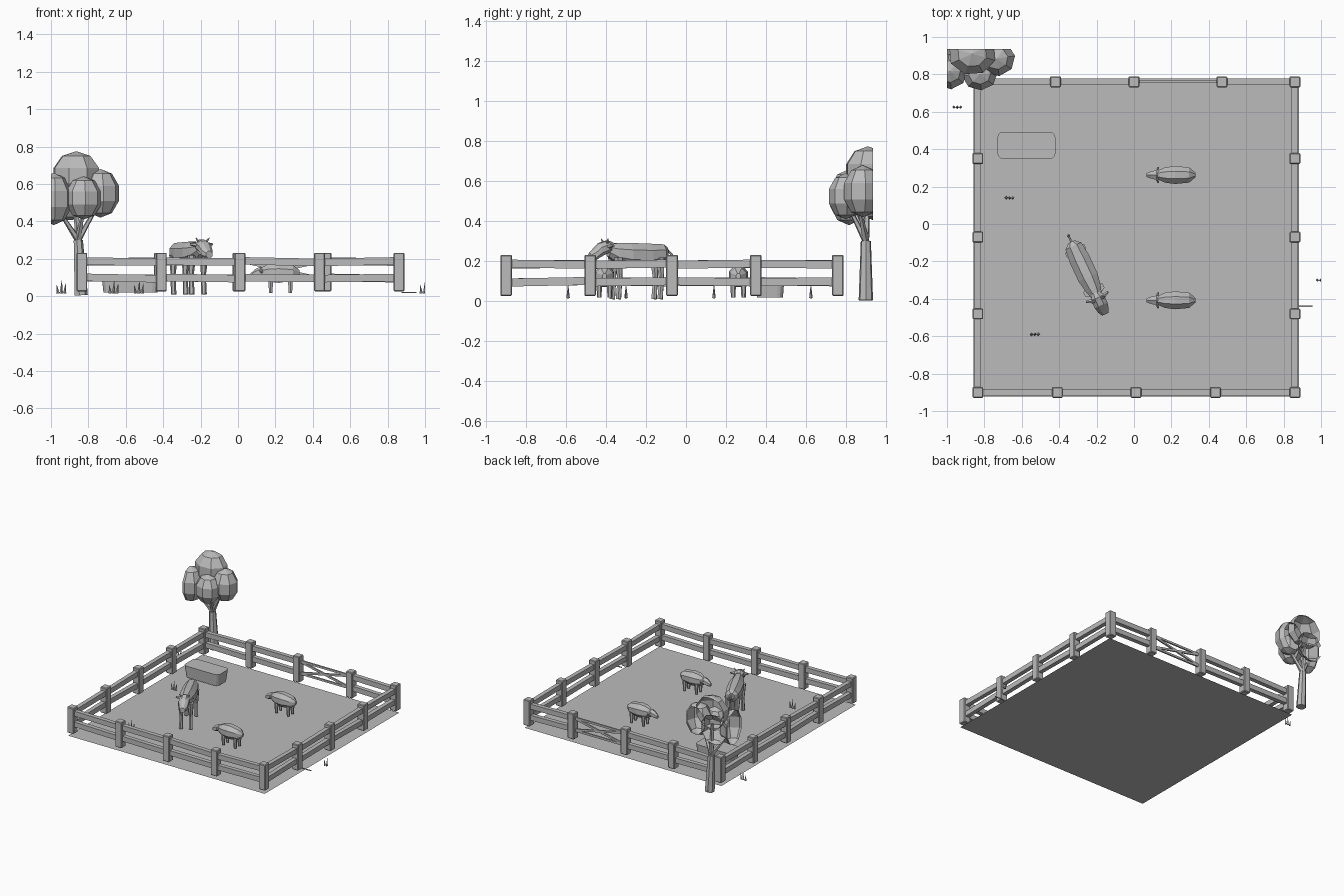
import bpy, bmesh, math, random
from mathutils import Vector, Matrix

random.seed(4)
cube = bpy.data.objects.get("Cube")
if cube:
    bpy.data.objects.remove(cube, do_unlink=True)

grey = bpy.data.materials.new("plain_grey")
grey.use_nodes = True
tone = (0.5, 0.5, 0.5, 1)
grey.diffuse_color = tone
grey.node_tree.nodes["Principled BSDF"].inputs["Base Color"].default_value = tone


def finish(name, bm, matrix=Matrix()):
    mesh = bpy.data.meshes.new(name)
    bmesh.ops.recalc_face_normals(bm, faces=bm.faces)
    bm.to_mesh(mesh)
    bm.free()
    mesh.materials.append(grey)
    obj = bpy.data.objects.new(name, mesh)
    obj.matrix_world = matrix
    bpy.context.collection.objects.link(obj)
    return obj


def box(bm, center, size, rotation=Matrix()):
    m = Matrix.Translation(center) @ rotation @ Matrix.Diagonal((*size, 1))
    return bmesh.ops.create_cube(bm, size=1, matrix=m)["verts"]


def loft(bm, stations, sides=8):
    """Skin rings across x; each station is x, z, half width, half height."""
    rings = []
    for x, z, w, h in stations:
        angles = [math.tau * (i + 0.5) / sides for i in range(sides)]
        rings.append([bm.verts.new((x, w * math.cos(a), z + h * math.sin(a)))
                      for a in angles])
    for a, b in zip(rings, rings[1:]):
        for i in range(sides):
            j = (i + 1) % sides
            bm.faces.new((a[i], a[j], b[j], b[i]))
    bm.faces.new(rings[0])
    bm.faces.new(rings[-1])


def limb(bm, start, end, r1, r2, sides=6):
    """Tapered stick between two points."""
    a, b = Vector(start), Vector(end)
    turn = (b - a).to_track_quat('Z', 'Y').to_matrix().to_4x4()
    bmesh.ops.create_cone(bm, cap_ends=True, segments=sides, radius1=r1, radius2=r2,
                          depth=(b - a).length,
                          matrix=Matrix.Translation((a + b) / 2) @ turn)


def trim(bm, co, normal):
    geom = bm.verts[:] + bm.edges[:] + bm.faces[:]
    bmesh.ops.bisect_plane(bm, geom=geom, plane_co=co, plane_no=normal, clear_outer=True)


# Ground sheet
bm = bmesh.new()
bmesh.ops.create_grid(bm, x_segments=1, y_segments=1, size=0.5,
                      matrix=Matrix.Translation((0.013, -0.073, 0.0))
                      @ Matrix.Diagonal((1.74, 1.7, 1, 1)))
finish("ground", bm)

# Fence runs, post to post
L, R, F, B = -0.835, 0.86, -0.9, 0.76
side_y = [F, -0.48, -0.07, 0.35, B]
runs = {
    "front": [(x, F) for x in (L, -0.41, 0.01, 0.435, R)],
    "back": [(x, B) for x in (L, -0.42, 0.0, 0.47, R)],
    "left": [(R, y) for y in side_y],
    "right": [(L, y) for y in side_y],
}
posts = bmesh.new()
for x, y in sorted({p for run in runs.values() for p in run}):
    made = box(posts, (x, y, 0.129), (0.058, 0.058, 0.206))
    edges = {e for v in made for e in v.link_edges}
    bmesh.ops.bevel(posts, geom=list(edges), offset=0.005, segments=1, affect='EDGES')
finish("fence_posts", posts)


def bar(bm, p, q, size):
    a, b = Vector(p), Vector(q)
    turn = (b - a).to_track_quat('X', 'Z').to_matrix().to_4x4()
    box(bm, (a + b) / 2, ((b - a).length, *size), turn)


gate = bmesh.new()
for side, run in runs.items():
    rails = bmesh.new()
    for i, ((x1, y1), (x2, y2)) in enumerate(zip(run, run[1:])):
        if side == "back" and i == 2:
            # Gate panel of thin crossed bars
            for z1, z2 in ((0.19, 0.19), (0.09, 0.09), (0.19, 0.09), (0.09, 0.19)):
                bar(gate, (x1, y1, z1), (x2, y2, z2), (0.012, 0.016))
            continue
        for z in (0.185, 0.097):
            tilt = random.uniform(-0.005, 0.005)
            bar(rails, (x1, y1, z - tilt), (x2, y2, z + tilt), (0.034, 0.04))
    finish(side + "_rails", rails)
finish("gate", gate)

# Feeding trough, narrower at the base
bm = bmesh.new()
for v in box(bm, (-0.575, 0.42, 0.066), (0.31, 0.145, 0.094)):
    if v.co.z < 0.06:
        v.co.x = -0.575 + (v.co.x + 0.575) * 0.93
        v.co.y = 0.42 + (v.co.y - 0.42) * 0.9
upright = [e for e in bm.edges if abs(e.verts[0].co.z - e.verts[1].co.z) > 0.05]
bmesh.ops.bevel(bm, geom=upright, offset=0.03, segments=3, profile=0.5, affect='EDGES')
finish("trough", bm)

# Tree crown, cut flat on its two outer sides
blobs = [((-0.865, 0.91, 0.645), (0.135, 0.12, 0.13)),
         ((-0.825, 0.80, 0.525), (0.10, 0.09, 0.115)),
         ((-0.735, 0.885, 0.55), (0.105, 0.1, 0.13)),
         ((-0.985, 0.815, 0.52), (0.1, 0.1, 0.14)),
         ((-0.90, 0.95, 0.52), (0.12, 0.1, 0.12))]
bm = bmesh.new()
for center, size in blobs:
    m = (Matrix.Translation(center) @ Matrix.Diagonal((*size, 1))
         @ Matrix.Rotation(random.uniform(0, 1), 4, 'Z'))
    bmesh.ops.create_uvsphere(bm, u_segments=8, v_segments=5, radius=1, matrix=m)
trim(bm, (-1, 0, 0), (-1, 0, 0))
trim(bm, (0, 0.935, 0), (0, 1, 0))
finish("tree_crown", bm)

# Trunk and branches
bm = bmesh.new()
fork = (-0.855, 0.9, 0.3)
limb(bm, (-0.84, 0.9, 0.005), fork, 0.037, 0.026, 7)
for tip in ((-0.77, 0.87, 0.45), (-0.94, 0.85, 0.43), (-0.83, 0.83, 0.44), (-0.87, 0.91, 0.55)):
    limb(bm, fork, tip, 0.018, 0.01, 5)
trim(bm, (0, 0.935, 0), (0, 1, 0))
finish("tree_trunk", bm)

# Cow, modelled facing +x and then turned
place = Matrix.Translation((-0.267, -0.24, 0)) @ Matrix.Rotation(-1.134, 4, 'Z')
bm = bmesh.new()
loft(bm, [(-0.16, 0.245, 0.02, 0.025), (-0.135, 0.238, 0.05, 0.05),
          (-0.06, 0.23, 0.06, 0.062), (0.05, 0.232, 0.06, 0.064),
          (0.12, 0.24, 0.046, 0.054), (0.165, 0.255, 0.03, 0.035)])
finish("cow_body", bm, place)
bm = bmesh.new()
loft(bm, [(0.14, 0.265, 0.024, 0.03), (0.17, 0.272, 0.04, 0.034),
          (0.215, 0.255, 0.04, 0.038), (0.245, 0.23, 0.033, 0.034),
          (0.268, 0.222, 0.02, 0.02)])
for s in (-1, 1):
    limb(bm, (0.175, s * 0.03, 0.275), (0.165, s * 0.065, 0.278), 0.014, 0.006)
    limb(bm, (0.18, s * 0.022, 0.29), (0.185, s * 0.04, 0.312), 0.008, 0.002)
finish("cow_head", bm, place)
bm = bmesh.new()
for x in (-0.105, 0.125):
    for s in (-1, 1):
        limb(bm, (x, s * 0.036, 0.22), (x - 0.008, s * 0.036, 0.11), 0.024, 0.013)
        limb(bm, (x - 0.008, s * 0.036, 0.11), (x, s * 0.036, 0.01), 0.013, 0.015)
finish("cow_legs", bm, place)
bm = bmesh.new()
limb(bm, (-0.15, 0, 0.265), (-0.19, 0, 0.23), 0.008, 0.005, 5)
limb(bm, (-0.19, 0, 0.23), (-0.195, 0, 0.14), 0.005, 0.009, 5)
finish("cow_tail", bm, place)

# Two sheep
for label, y in (("back", 0.262), ("front", -0.408)):
    place = Matrix.Translation((0.22, y, 0)) @ Matrix.Rotation(math.pi, 4, 'Z')
    bm = bmesh.new()
    loft(bm, [(-0.11, 0.125, 0.012, 0.015), (-0.075, 0.125, 0.044, 0.044),
              (0, 0.125, 0.052, 0.058), (0.055, 0.125, 0.044, 0.052),
              (0.1, 0.125, 0.022, 0.028)])
    finish(label + "_sheep_body", bm, place)
    bm = bmesh.new()
    loft(bm, [(0.075, 0.13, 0.02, 0.022), (0.1, 0.13, 0.029, 0.028),
              (0.13, 0.118, 0.022, 0.025), (0.153, 0.108, 0.012, 0.014)], 6)
    for s in (-1, 1):
        limb(bm, (0.098, s * 0.02, 0.135), (0.09, s * 0.042, 0.128), 0.009, 0.004, 5)
    finish(label + "_sheep_head", bm, place)
    bm = bmesh.new()
    for x in (-0.06, 0.045):
        for s in (-1, 1):
            limb(bm, (x, s * 0.026, 0.1), (x, s * 0.026, 0.018), 0.015, 0.011)
    finish(label + "_sheep_legs", bm, place)

# Grass tufts, three leaning blades each
for i, (x, y) in enumerate(((-0.945, 0.625), (-0.665, 0.14), (-0.53, -0.59), (0.998, -0.3))):
    bm = bmesh.new()
    for dx, lean, top in ((-0.018, -0.006, 0.06), (0, 0.003, 0.085), (0.018, 0.006, 0.068)):
        limb(bm, (x + dx, y, 0.015), (x + dx + lean, y, top), 0.009, 0.0005, 4)
    trim(bm, (1, 0, 0), (1, 0, 0))
    finish("grass_tuft_%d" % (i + 1), bm)

# Loose twig outside the fence
bm = bmesh.new()
bar(bm, (0.875, -0.44, 0.02), (0.955, -0.44, 0.02), (0.006, 0.006))
finish("twig", bm)
